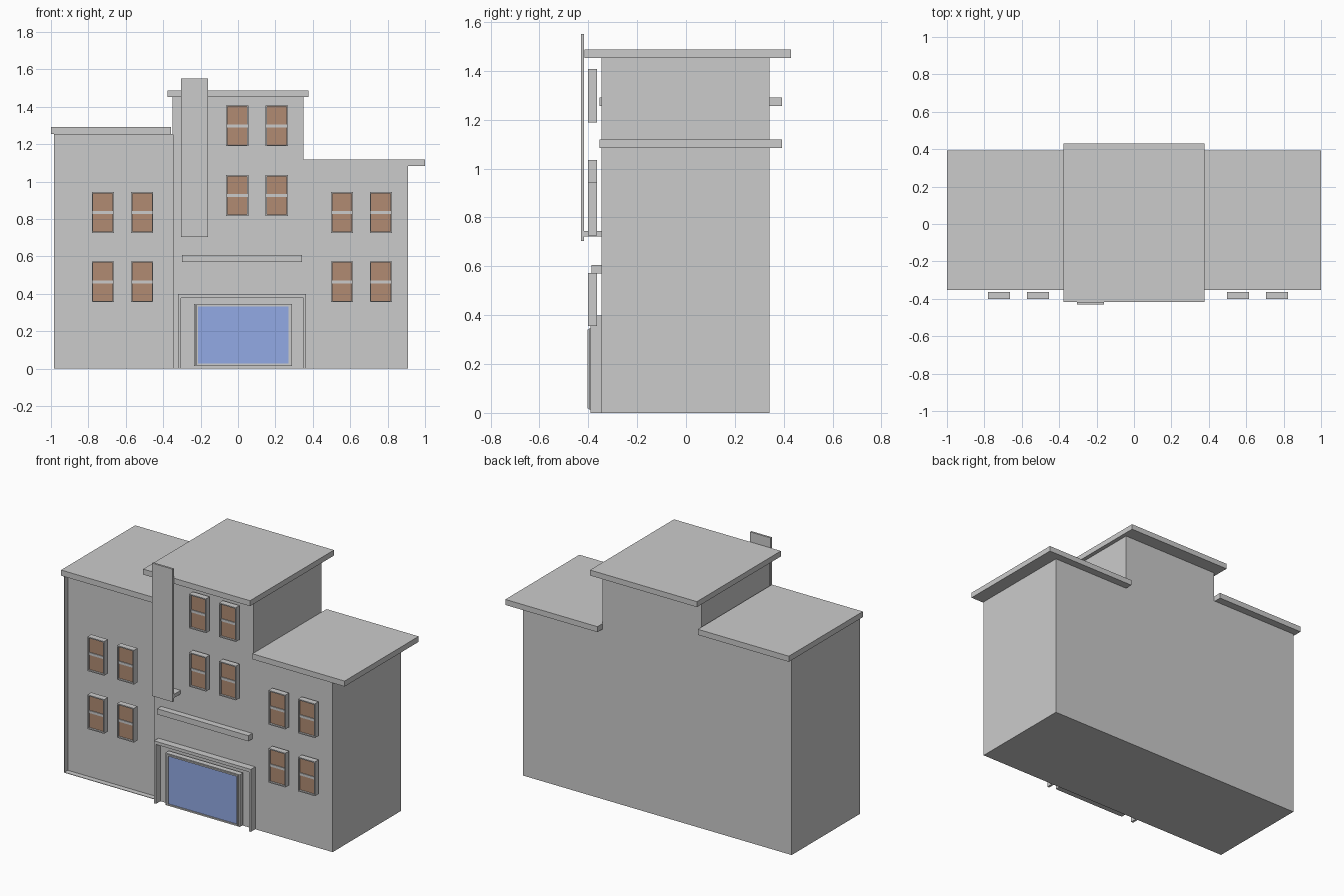
import bpy, bmesh

if "Cube" in bpy.data.objects:
    bpy.data.objects.remove(bpy.data.objects["Cube"])


def finish(name, bm, mat=None):
    bmesh.ops.recalc_face_normals(bm, faces=bm.faces)
    me = bpy.data.meshes.new(name)
    bm.to_mesh(me)
    bm.free()
    ob = bpy.data.objects.new(name, me)
    bpy.context.collection.objects.link(ob)
    if mat:
        me.materials.append(mat)
    return ob


def box(name, x, y, z, mat=None):
    bm = bmesh.new()
    bmesh.ops.create_cube(bm, size=1)
    for v in bm.verts:
        v.co = [(a + b) / 2 + c * (b - a) for c, (a, b) in zip(v.co, (x, y, z))]
    return finish(name, bm, mat)


def prism(name, pts, y0, y1):
    """Extrude a front-view (x, z) outline along y."""
    bm = bmesh.new()
    face = bm.faces.new([bm.verts.new((x, y0, z)) for x, z in pts])
    ext = bmesh.ops.extrude_face_region(bm, geom=[face], use_keep_orig=True)
    for v in ext["geom"]:
        if isinstance(v, bmesh.types.BMVert):
            v.co.y = y1
    return finish(name, bm)


def frame(name, x, y, z, t):
    """Rectangular ring: a front face inset and bridged front to back."""
    bm = bmesh.new()
    rings = []
    for yy in y:
        for d in (0, t):
            rings.append([bm.verts.new((px, yy, pz)) for px, pz in (
                (x[0] + d, z[0] + d), (x[1] - d, z[0] + d),
                (x[1] - d, z[1] - d), (x[0] + d, z[1] - d))])
    fo, fi, bo, bi = rings
    for a, b in ((fo, fi), (fi, bi), (bi, bo), (bo, fo)):
        for i in range(4):
            j = (i + 1) % 4
            bm.faces.new((a[i], a[j], b[j], b[i]))
    return finish(name, bm)


def material(name, rgb):
    m = bpy.data.materials.new(name)
    m.diffuse_color = (*rgb, 1)
    m.use_nodes = True
    m.node_tree.nodes["Principled BSDF"].inputs["Base Color"].default_value = m.diffuse_color
    return m


brown = material("brown_glass", (0.44, 0.26, 0.17))
blue = material("blue_glass", (0.29, 0.40, 0.78))

# Stepped main body
body = prism("building_body", [(-0.985, 0), (0.91, 0), (0.91, 1.085), (0.35, 1.085),
                               (0.35, 1.455), (-0.35, 1.455), (-0.35, 1.255),
                               (-0.985, 1.255)], -0.346, 0.342)

# Shallow recess across the left wing front
cutter = box("recess_cutter", (-0.982, -0.348), (-0.5, -0.312), (0.003, 1.252))
cutter.hide_render = True
cutter.hide_viewport = True
mod = body.modifiers.new("recess", 'BOOLEAN')
mod.operation = 'DIFFERENCE'
mod.solver = 'EXACT'
mod.object = cutter

# Overhanging flat roofs
box("left_roof", (-1.0, -0.358), (-0.354, 0.392), (1.255, 1.291))
box("right_roof", (0.35, 1.0), (-0.354, 0.392), (1.083, 1.118))
box("centre_roof", (-0.378, 0.376), (-0.416, 0.43), (1.452, 1.487))

# Tall vertical sign board and its bracket
box("sign_board", (-0.305, -0.16), (-0.43, -0.417), (0.703, 1.55))
box("sign_bracket", (-0.29, -0.162), (-0.418, -0.34), (0.722, 0.745))

# Ledge above the entrance
box("ledge", (-0.30, 0.343), (-0.386, -0.34), (0.57, 0.606))

# Entrance surround, door frame and glass
prism("entrance_surround", [(-0.32, 0), (-0.305, 0), (-0.305, 0.378), (0.35, 0.378),
                            (0.35, 0), (0.364, 0), (0.364, 0.398), (-0.32, 0.398)],
      -0.39, -0.34)
frame("door_frame", (-0.235, 0.29), (-0.396, -0.362), (0.014, 0.346), 0.009)
frame("door_inner_frame", (-0.222, 0.28), (-0.403, -0.364), (0.018, 0.342), 0.009)
box("door_glass", (-0.214, 0.272), (-0.396, -0.366), (0.026, 0.334), blue)


# Sash windows
def window(label, cx, cz):
    w, h = 0.059, 0.109
    frame(label + "_frame", (cx - w, cx + w), (-0.402, -0.364), (cz - h, cz + h), 0.007)
    box(label + "_bar", (cx - w + 0.006, cx + w - 0.006), (-0.395, -0.37),
        (cz - 0.008, cz + 0.008))
    box(label + "_glass", (cx - w + 0.006, cx + w - 0.006), (-0.39, -0.366),
        (cz - h + 0.006, cz + h - 0.006), brown)


for wing, columns, rows in (("left_window", (-0.722, -0.513), (0.464, 0.834)),
                            ("centre_window", (-0.004, 0.207), (0.926, 1.298)),
                            ("right_window", (0.556, 0.764), (0.464, 0.834))):
    for i, cx in enumerate(columns):
        for j, cz in enumerate(rows):
            window(f"{wing}_{i}{j}", cx, cz)
